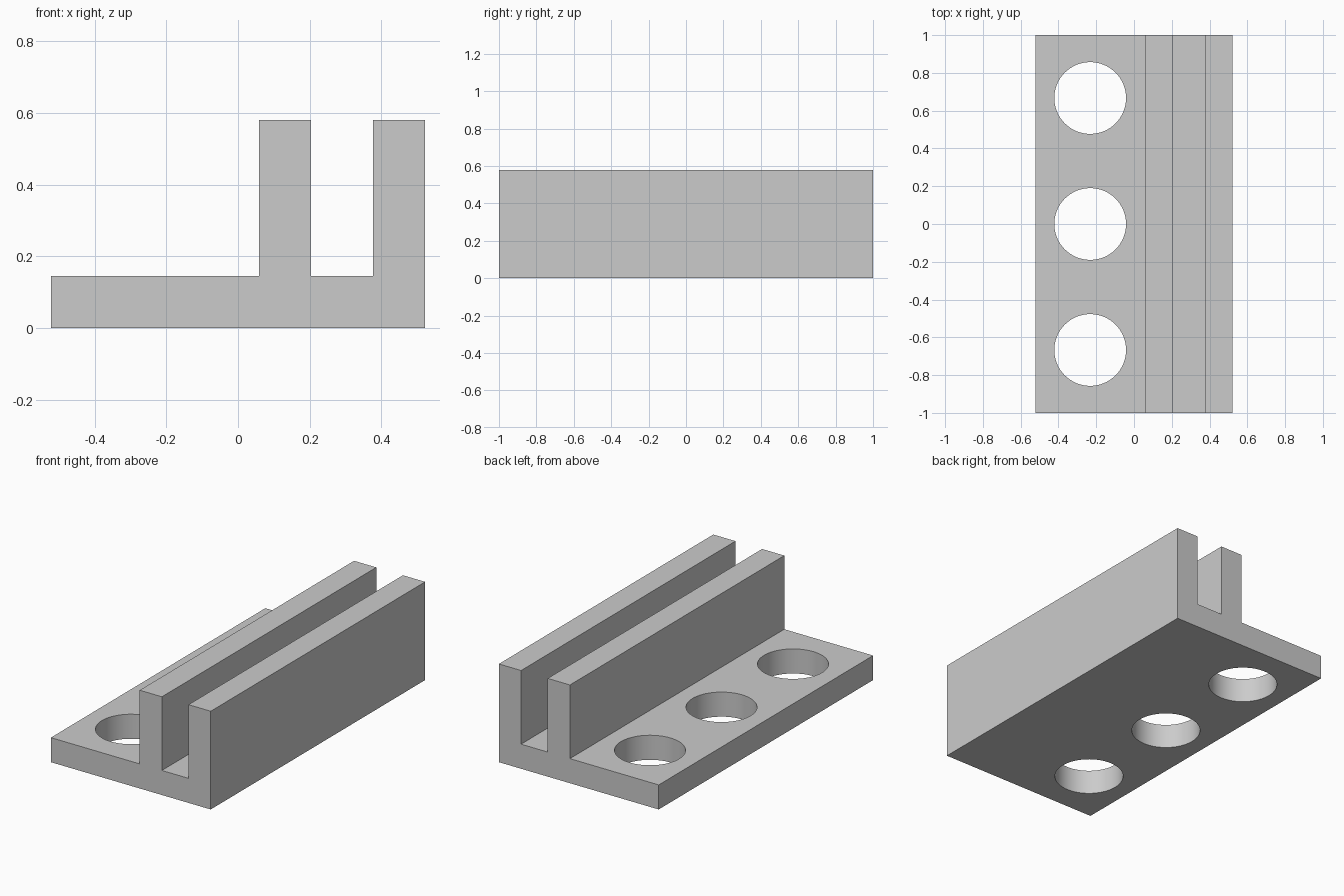
import bpy
import bmesh
from mathutils import Matrix

cube = bpy.data.objects.get("Cube")
if cube:
    bpy.data.objects.remove(cube, do_unlink=True)

HALF_LENGTH = 1.0
BASE_TOP, RAIL_TOP = 0.145, 0.58
HOLE_X, HOLE_RADIUS, HOLE_SPACING = -0.232, 0.19, 0.667

grey = bpy.data.materials.new("light grey")
grey.use_nodes = True
colour = (0.6, 0.6, 0.6, 1)
grey.diffuse_color = colour
grey.node_tree.nodes["Principled BSDF"].inputs["Base Color"].default_value = colour


def add_object(name, bm):
    bmesh.ops.recalc_face_normals(bm, faces=bm.faces)
    mesh = bpy.data.meshes.new(name)
    bm.to_mesh(mesh)
    bm.free()
    mesh.materials.append(grey)
    obj = bpy.data.objects.new(name, mesh)
    bpy.context.collection.objects.link(obj)
    return obj


# Channel bracket: flat flange with two upright rails, extruded along y
profile = [(-0.522, 0), (0.522, 0), (0.522, RAIL_TOP), (0.377, RAIL_TOP),
           (0.377, BASE_TOP), (0.203, BASE_TOP), (0.203, RAIL_TOP),
           (0.058, RAIL_TOP), (0.058, BASE_TOP), (-0.522, BASE_TOP)]
bm = bmesh.new()
end = bm.faces.new([bm.verts.new((x, -HALF_LENGTH, z)) for x, z in profile])
extruded = bmesh.ops.extrude_face_region(bm, geom=[end], use_keep_orig=True)
moved = [v for v in extruded["geom"] if isinstance(v, bmesh.types.BMVert)]
bmesh.ops.translate(bm, verts=moved, vec=(0, 2 * HALF_LENGTH, 0))
bracket = add_object("channel_bracket", bm)

# Three round mounting holes through the flange
bm = bmesh.new()
for i in (-1, 0, 1):
    bmesh.ops.create_cone(bm, cap_ends=True, segments=64, depth=0.6,
                          radius1=HOLE_RADIUS, radius2=HOLE_RADIUS,
                          matrix=Matrix.Translation((HOLE_X, i * HOLE_SPACING, 0)))
cutter = add_object("hole_cutter", bm)
cutter.hide_render = True
cutter.hide_viewport = True

holes = bracket.modifiers.new("mounting_holes", "BOOLEAN")
holes.operation = "DIFFERENCE"
holes.solver = "EXACT"
holes.object = cutter

# Apply the cut so the hole walls can be shaded smooth
bpy.context.view_layer.update()
cut_mesh = bpy.data.meshes.new_from_object(
    bracket.evaluated_get(bpy.context.evaluated_depsgraph_get()))
bracket.modifiers.clear()
bracket.data = cut_mesh
bpy.data.objects.remove(cutter, do_unlink=True)

bpy.ops.object.select_all(action="DESELECT")
bracket.select_set(True)
bpy.context.view_layer.objects.active = bracket
bpy.ops.object.shade_smooth_by_angle()
